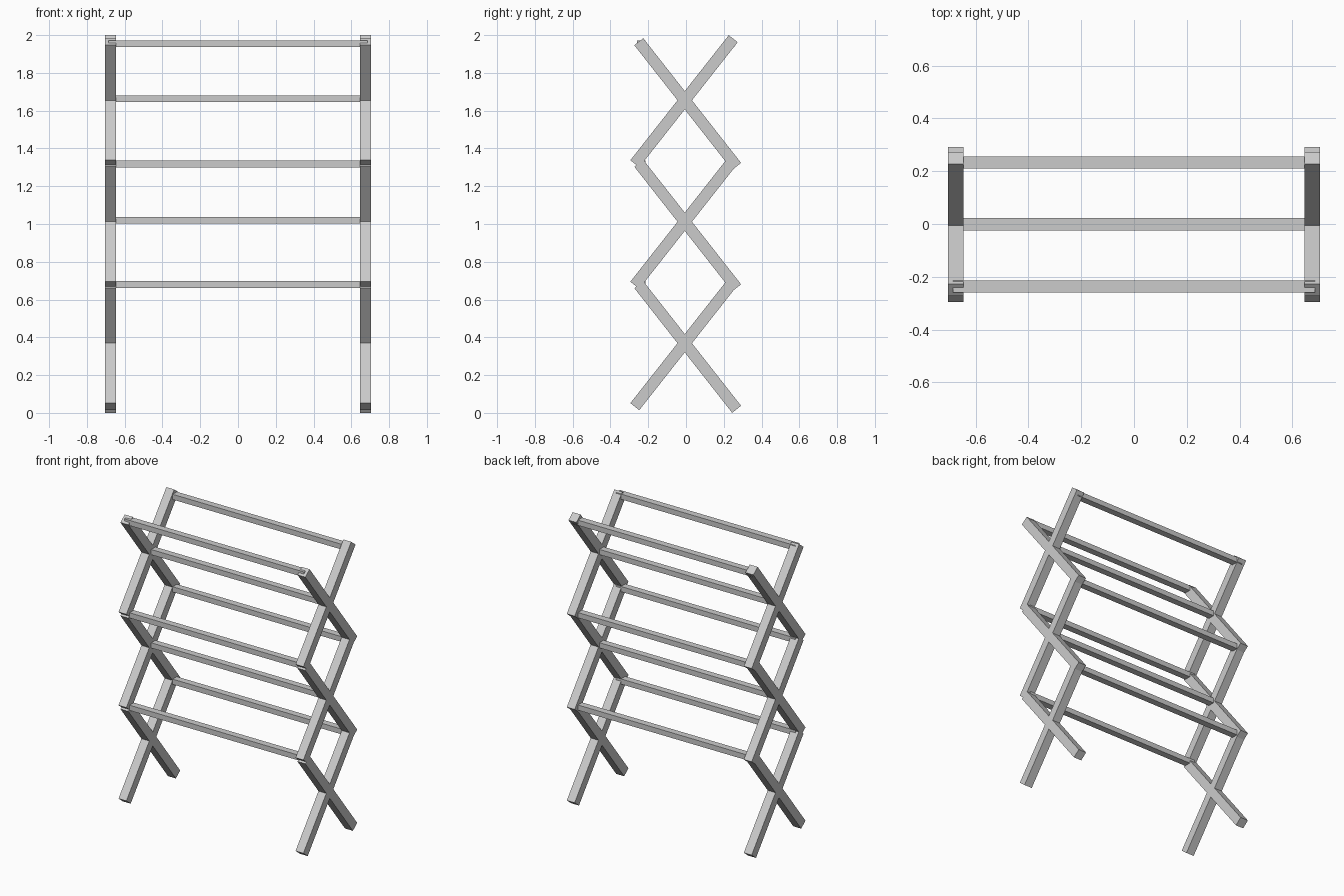
import bpy, bmesh
from math import atan2, hypot
from mathutils import Matrix

if "Cube" in bpy.data.objects:
    bpy.data.objects.remove(bpy.data.objects["Cube"])

STEP = 0.643      # height of one crossed pair
SIDE_X = 0.675    # centre of each side frame


def box(name, size, loc, tilt=0.0):
    bm = bmesh.new()
    bmesh.ops.create_cube(bm, size=1.0)
    m = (Matrix.Translation(loc) @ Matrix.Rotation(tilt, 4, 'X')
         @ Matrix.Diagonal((*size, 1.0)))
    bmesh.ops.transform(bm, matrix=m, verts=bm.verts)
    me = bpy.data.meshes.new(name)
    bm.to_mesh(me)
    bm.free()
    ob = bpy.data.objects.new(name, me)
    bpy.context.collection.objects.link(ob)
    return ob


def slat(name, x, a, b):
    # square bar between two (y, z) end centres
    dy, dz = b[0] - a[0], b[1] - a[1]
    box(name, (0.06, hypot(dy, dz), 0.06),
        (x, (a[0] + b[0]) / 2, (a[1] + b[1]) / 2), atan2(dz, dy))


# Scissor side frames: three crossed pairs on each side
for side, x in (("left", -SIDE_X), ("right", SIDE_X)):
    for i in range(3):
        z = i * STEP
        slat(f"{side}_rising_slat_{i + 1}", x, (-0.271, 0.033 + z), (0.25, 0.695 + z))
        slat(f"{side}_falling_slat_{i + 1}", x, (-0.25, 0.679 + z), (0.268, 0.019 + z))

# Hanging rails: front and back at the joints, middle at the upper crossings
for i in range(3):
    z = 0.68 + i * 0.637
    for name, y in (("front", -0.237), ("back", 0.233)):
        box(f"{name}_rail_{i + 1}", (1.37, 0.046, 0.036), (0, y, z))
for i in range(2):
    box(f"middle_rail_{i + 1}", (1.37, 0.046, 0.036), (0, -0.001, 1.02 + i * STEP))
